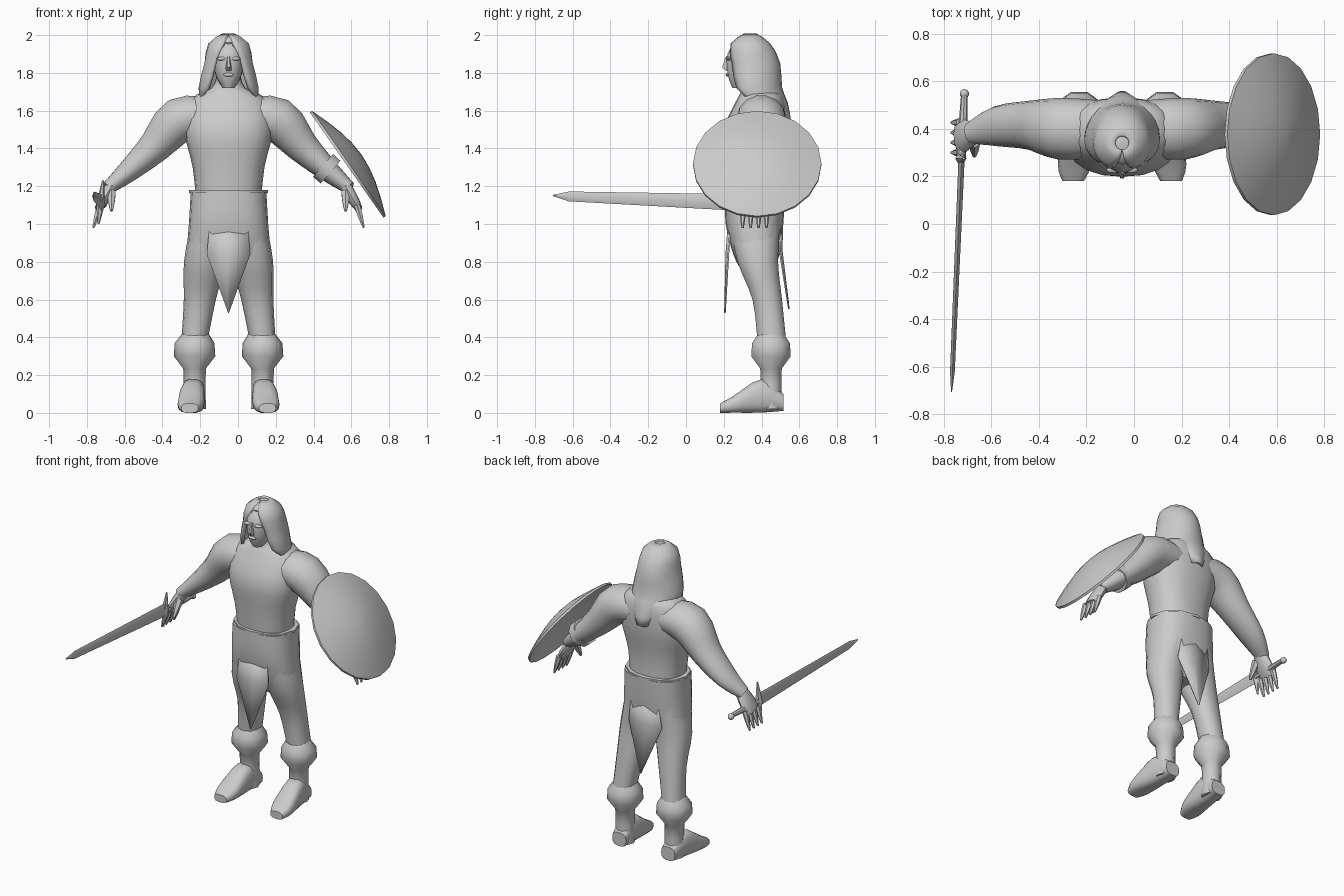
import bpy
import bmesh
from math import sin, cos, pi, radians
from mathutils import Vector

cube = bpy.data.objects.get("Cube")
if cube:
    bpy.data.objects.remove(cube)

MID = -0.05                      # x of the body's plane of symmetry
parts = []

clay = bpy.data.materials.new("plain_grey")
clay.use_nodes = True
clay.diffuse_color = (0.6, 0.6, 0.6, 1)
clay.node_tree.nodes["Principled BSDF"].inputs["Base Color"].default_value = clay.diffuse_color


def finish(name, bm):
    """Turn a bmesh into a named object."""
    bmesh.ops.recalc_face_normals(bm, faces=bm.faces)
    mesh = bpy.data.meshes.new(name)
    bm.to_mesh(mesh)
    bm.free()
    mesh.materials.append(clay)
    obj = bpy.data.objects.new(name, mesh)
    bpy.context.collection.objects.link(obj)
    parts.append(obj)
    return obj


def flow(rows, steps):
    """Fill in rows along a smooth curve through the given ones."""
    result = []
    last = len(rows) - 1
    for i in range(last):
        before, start, end, after = rows[max(i - 1, 0)], rows[i], rows[i + 1], rows[min(i + 2, last)]
        for k in range(steps):
            t = k / steps
            result.append(tuple(
                b + t * (c - a) / 2 + t * t * (a - 2.5 * b + 2 * c - d / 2)
                + t ** 3 * (3 * (b - c) + d - a) / 2
                for a, b, c, d in zip(before, start, end, after)))
    return result + [rows[last]]


def loft(name, rings, capped=True, closed=True):
    """Skin a list of point rings that have equal counts."""
    bm = bmesh.new()
    rows = [[bm.verts.new(p) for p in ring] for ring in rings]
    n = len(rows[0])
    for low, high in zip(rows, rows[1:]):
        for i in range(n if closed else n - 1):
            j = (i + 1) % n
            bm.faces.new((low[i], low[j], high[j], high[i]))
    if capped:
        bm.faces.new(rows[0])
        bm.faces.new(rows[-1])
    return finish(name, bm)


def stack(name, rows, centre=lambda h: MID, n=14, power=2, axis="z", steps=3):
    """Loft of oval sections; row = height, half width, near edge, far edge."""
    def bend(v):
        return abs(v) ** (2 / power) * (1 if v > 0 else -1)
    rings = []
    for h, half, near, far in flow(rows, steps):
        ring = []
        for i in range(n):
            a = 2 * pi * i / n
            x = centre(h) + half * bend(cos(a))
            d = (near + far) / 2 + (far - near) / 2 * bend(sin(a))
            ring.append((x, d, h) if axis == "z" else (x, h, d))
        rings.append(ring)
    return loft(name, rings)


def turned(core, pairs):
    """Round sections about a core line; pair = height, radius."""
    return [(h, r, core - r, core + r) for h, r in pairs]


def tube(name, rows, side, n=10, steps=3):
    """Limb along a path; row = distance from mid, y, z, radius along y, other radius."""
    rows = flow(rows, steps)
    pts = [Vector((MID + side * row[0], row[1], row[2])) for row in rows]
    rings = []
    for i, p in enumerate(pts):
        along = (pts[min(i + 1, len(pts) - 1)] - pts[max(i - 1, 0)]).normalized()
        across = (Vector((0, 1, 0)) - along * along.y).normalized()
        other = along.cross(across)
        broad, slim = rows[i][3:]
        turns = [2 * pi * k / n for k in range(n)]
        rings.append([p + across * broad * cos(a) + other * slim * sin(a) for a in turns])
    return loft(name, rings)


def blob(name, place, size):
    """Small ellipsoid."""
    bm = bmesh.new()
    bmesh.ops.create_uvsphere(bm, u_segments=10, v_segments=6, radius=1)
    bmesh.ops.scale(bm, vec=size, verts=bm.verts)
    bmesh.ops.translate(bm, vec=place, verts=bm.verts)
    return finish(name, bm)


def sheet(name, rings, thick):
    """Open surface given an even thickness."""
    obj = loft(name, rings, capped=False, closed=False)
    modifier = obj.modifiers.new("thickness", "SOLIDIFY")
    modifier.thickness = thick
    modifier.offset = 0


def flap(name, outline, wrap):
    """Pointed cloth panel, curved round the hips; outline = half width, y, z."""
    sheet(name, [[(MID - w, y + wrap * w, z), (MID, y, z), (MID + w, y + wrap * w, z)]
                 for w, y, z in outline], .008)


# Torso and neck
stack("torso", [
    (1.1, .17, .23, .5), (1.3, .19, .215, .5), (1.5, .235, .2, .53),
    (1.66, .2, .27, .52), (1.72, .09, .3, .47), (1.8, .06, .3, .42)], n=20, power=2.4)

# Head with nose and lips
stack("head", [
    (1.72, .03, .245, .33), (1.79, .07, .22, .42), (1.9, .08, .218, .45),
    (1.97, .05, .27, .42)], n=18, power=2.3)
stack("nose", [(1.89, .008, .21, .24), (1.83, .015, .188, .24), (1.81, .017, .21, .24)],
      n=6, steps=1)
blob("lips", (MID, .22, 1.79), (.03, .01, .01))

# Long hair, open around the face; row = z, half width, centre y, depth, sweep in degrees
shell = []
for z, w, y, depth, sweep in flow([
        (2, .03, .34, .03, 179), (1.95, .1, .34, .1, 165), (1.85, .12, .34, .15, 145),
        (1.72, .15, .35, .15, 135), (1.64, .135, .38, .15, 90), (1.53, .04, .49, .06, 60)], 2):
    swing = [radians(sweep) * (k / 9 - 1) for k in range(19)]
    shell.append([(MID + w * sin(a), y + cos(a) * (depth if cos(a) > 0 else min(depth, .11)), z)
                  for a in swing])
sheet("hair", shell, .018)
blob("hair_crown", (MID, .34, 1.96), (.09, .09, .04))

# Wrap around the hips, its raised waist edge and hanging points
stack("hip_wrap", [
    (1.17, .2, .205, .525), (1, .21, .21, .515), (.84, .22, .25, .495),
    (.76, .19, .29, .47)], n=20, power=2.6)
stack("waist_edge", [(z, .21, .2, .53) for z in (1.165, 1.18)], n=12, steps=1)
flap("front_flap", [(.1, .225, 1), (.115, .213, .84), (.002, .206, .53)], .1)
flap("back_flap", [(.1, .51, 1), (.12, .507, .86), (.002, .545, .55)], -.1)

for side, label in ((-1, "right"), (1, "left")):
    def leg_x(z):
        return MID + side * min(.18, .23 - .13 * z)

    def foot_x(y):
        return MID + side * (.22 - .08 * y)

    # Leg, boot with flared cuff, and foot
    stack(label + "_leg", [
        (1, .1, .23, .5), (.8, .11, .27, .49), (.6, .085, .35, .51), (.4, .07, .375, .53)],
        leg_x, power=2.2)
    stack(label + "_boot", turned(.45, [
        (.42, .07), (.37, .105), (.3, .11), (.235, .06), (.15, .058), (.02, .06)]),
        leg_x, n=10, steps=1)
    stack(label + "_foot", [
        (.515, .05, .01, .1), (.4, .063, 0, .18), (.25, .07, 0, .09), (.18, .045, 0, .05)],
        foot_x, power=2.8, axis="y")

    # Arm from shoulder to wrist
    tube(label + "_arm", [
        (.1, .4, 1.57, .12, .1), (.26, .4, 1.55, .13, .122), (.39, .415, 1.41, .103, .09),
        (.53, .41, 1.28, .084, .06), (.64, .38, 1.19, .045, .035)], side, n=14)

    # Hand: palm, four fingers and thumb
    tube(label + "_palm", [
        (.62, .38, 1.2, .045, .033), (.66, .37, 1.13, .068, .03), (.69, .36, 1.08, .06, .02)], side)
    for k in range(4):
        tube(label + "_finger", [
            (.68 + .018 * t, .3 + .042 * k, 1.1 - .06 * t, r, r)
            for t, r in enumerate((.018, .015, .006))], side, n=6, steps=2)
    tube(label + "_thumb", [
        (.62, .345 - .03 * t, 1.17 - .05 * t, r, r)
        for t, r in enumerate((.026, .02, .008))], side, n=6, steps=2)

    blob(label + "_brow", (MID + side * .036, .227, 1.875), (.03, .014, .01))


# Round domed shield, strapped to the left forearm
def dome(r):
    return .082 * cos(pi / 2 * r / .34)


radii = [.004, .08, .16, .25, .34]
shield = stack("shield", turned(0, [(dome(r), r) for r in radii]
                                + [(dome(r) - .014, r) for r in reversed(radii)]),
               lambda h: 0, n=20, steps=1)
shield.location = (.587, .377, 1.32)
shield.rotation_euler = (0, radians(55), 0)
tube("shield_strap", [(.5, .41, 1.31, .09, .085), (.54, .41, 1.275, .088, .083)], 1, steps=1)


# Sword lying across the right hand and pointing forward
def sword_x(y):
    return .043 * y - .736


stack("sword_blade", [
    (.28, .013, 1.07, 1.158), (-.62, .01, 1.12, 1.172), (-.705, .002, 1.148, 1.154)],
    sword_x, n=4, axis="y", steps=1)
stack("sword_handle", turned(1.108, [(.28, .018), (.4, .019), (.54, .014)]),
      sword_x, n=8, axis="y", steps=1)
blob("sword_pommel", (sword_x(.55), .547, 1.104), (.02, .02, .02))
stack("sword_guard", turned(.275, [(1.23, .005), (1.11, .024), (1, .005)]),
      lambda z: .1 * z - .838, n=6, steps=1)

# Smooth shading that keeps the hard edges
bpy.ops.object.select_all(action="DESELECT")
for obj in parts:
    obj.select_set(True)
bpy.context.view_layer.objects.active = parts[0]
bpy.ops.object.shade_smooth_by_angle(angle=radians(42))
